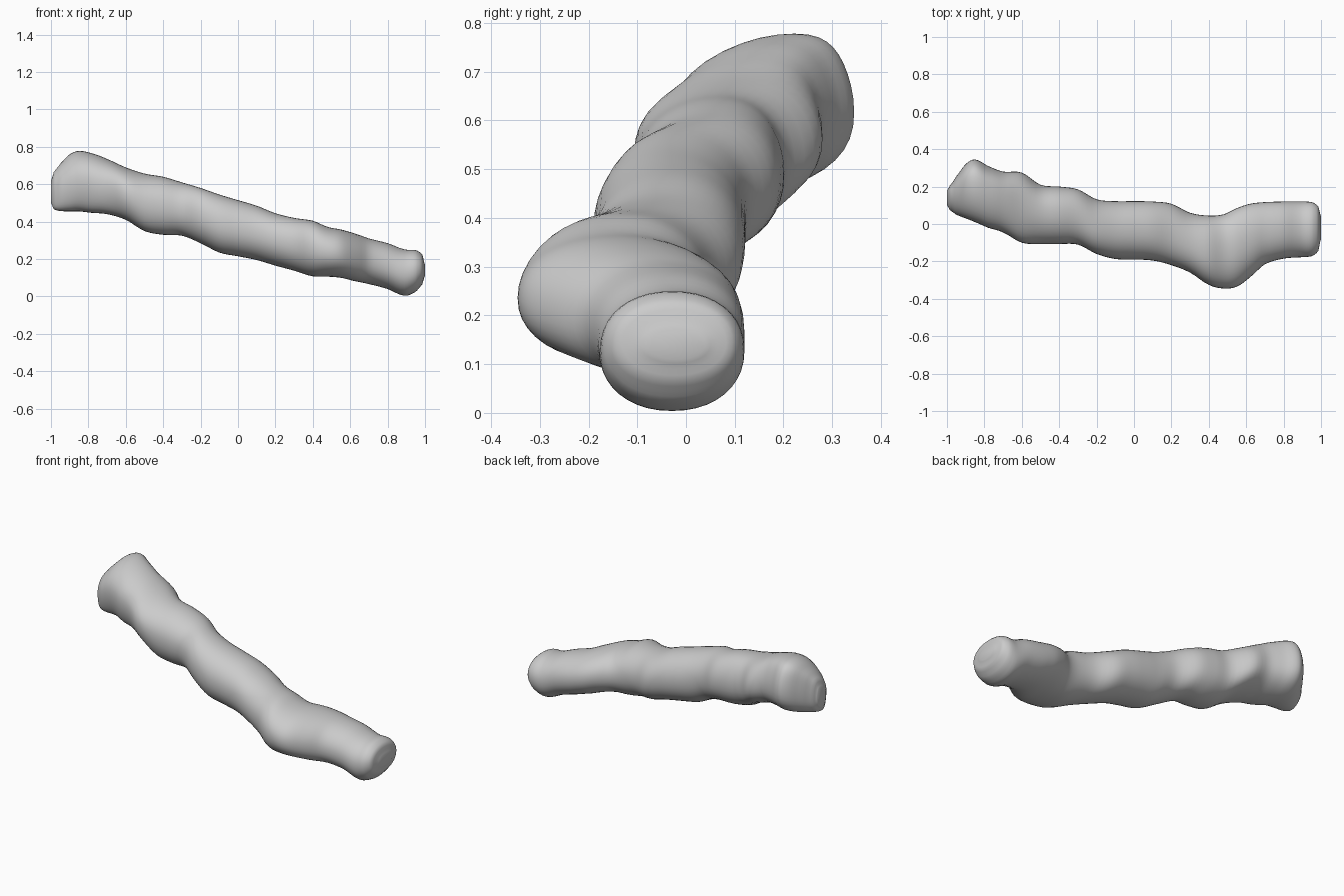
import bpy, bmesh, math

if "Cube" in bpy.data.objects:
    bpy.data.objects.remove(bpy.data.objects["Cube"])

# Log stations: x, y min, y max, z min, z max
STATIONS = [
    (-1.0, .10, .18, .50, .62), (-.985, .075, .205, .467, .665),
    (-.95, .05, .255, .457, .71), (-.90, .03, .32, .455, .76),
    (-.85, .01, .345, .455, .778), (-.78, -.02, .31, .447, .765),
    (-.70, -.045, .28, .44, .735), (-.60, -.10, .275, .41, .69),
    (-.50, -.107, .21, .35, .657), (-.40, -.107, .20, .33, .64),
    (-.30, -.11, .185, .325, .61), (-.20, -.16, .132, .285, .58),
    (-.10, -.187, .122, .235, .545), (0, -.19, .122, .215, .515),
    (.10, -.195, .12, .195, .485), (.20, -.22, .108, .165, .445),
    (.30, -.26, .06, .138, .42), (.40, -.325, .045, .108, .405),
    (.48, -.345, .052, .106, .372), (.55, -.335, .085, .10, .358),
    (.62, -.285, .108, .083, .338), (.70, -.215, .117, .066, .31),
    (.80, -.185, .12, .04, .285), (.89, -.178, .12, .004, .252),
    (.95, -.172, .117, .025, .248), (.985, -.145, .095, .065, .225),
    (1.0, -.08, .04, .11, .17),
]
SIDES, STEPS, POWER = 40, 4, 2.15


def catmull(a, b, c, d, t):
    return .5 * (2*b + (c-a)*t + (2*a-5*b+4*c-d)*t*t + (3*b-a-3*c+d)*t**3)


def sample_stations():
    last = len(STATIONS) - 1
    for i in range(last):
        quad = [STATIONS[min(max(i+k, 0), last)] for k in (-1, 0, 1, 2)]
        for s in range(STEPS):
            t = s / STEPS
            x = quad[1][0] + (quad[2][0] - quad[1][0]) * t
            yield [x] + [catmull(*(q[n] for q in quad), t) for n in range(1, 5)]
    yield STATIONS[-1]


def rounded(v):
    return math.copysign(abs(v) ** (2 / POWER), v)


# Loft the bent trunk through soft oval sections
bm = bmesh.new()
rings = []
for x, y0, y1, z0, z1 in sample_stations():
    ring = []
    # The upper side leans towards +y at the high end
    lean = .045 * min(1, max(0, (-x - .2) / .6)) * min(1, (y1 - y0) / .3)
    for k in range(SIDES):
        a = 2 * math.pi * k / SIDES
        c, s = rounded(math.cos(a)), rounded(math.sin(a))
        y = (y0 + y1) / 2 + c * (y1 - y0) / 2 + lean * s * (1 - c * c)
        ring.append(bm.verts.new((x, y, (z0 + z1) / 2 + s * (z1 - z0) / 2)))
    rings.append(ring)
for r0, r1 in zip(rings, rings[1:]):
    for k in range(SIDES):
        n = (k + 1) % SIDES
        bm.faces.new((r0[k], r0[n], r1[n], r1[k]))
# Close both ends
bm.faces.new(rings[0])
bm.faces.new(rings[-1])
bmesh.ops.recalc_face_normals(bm, faces=bm.faces)
for f in bm.faces:
    f.smooth = True
mesh = bpy.data.meshes.new("log")
bm.to_mesh(mesh)
bm.free()
log = bpy.data.objects.new("log", mesh)
bpy.context.collection.objects.link(log)
